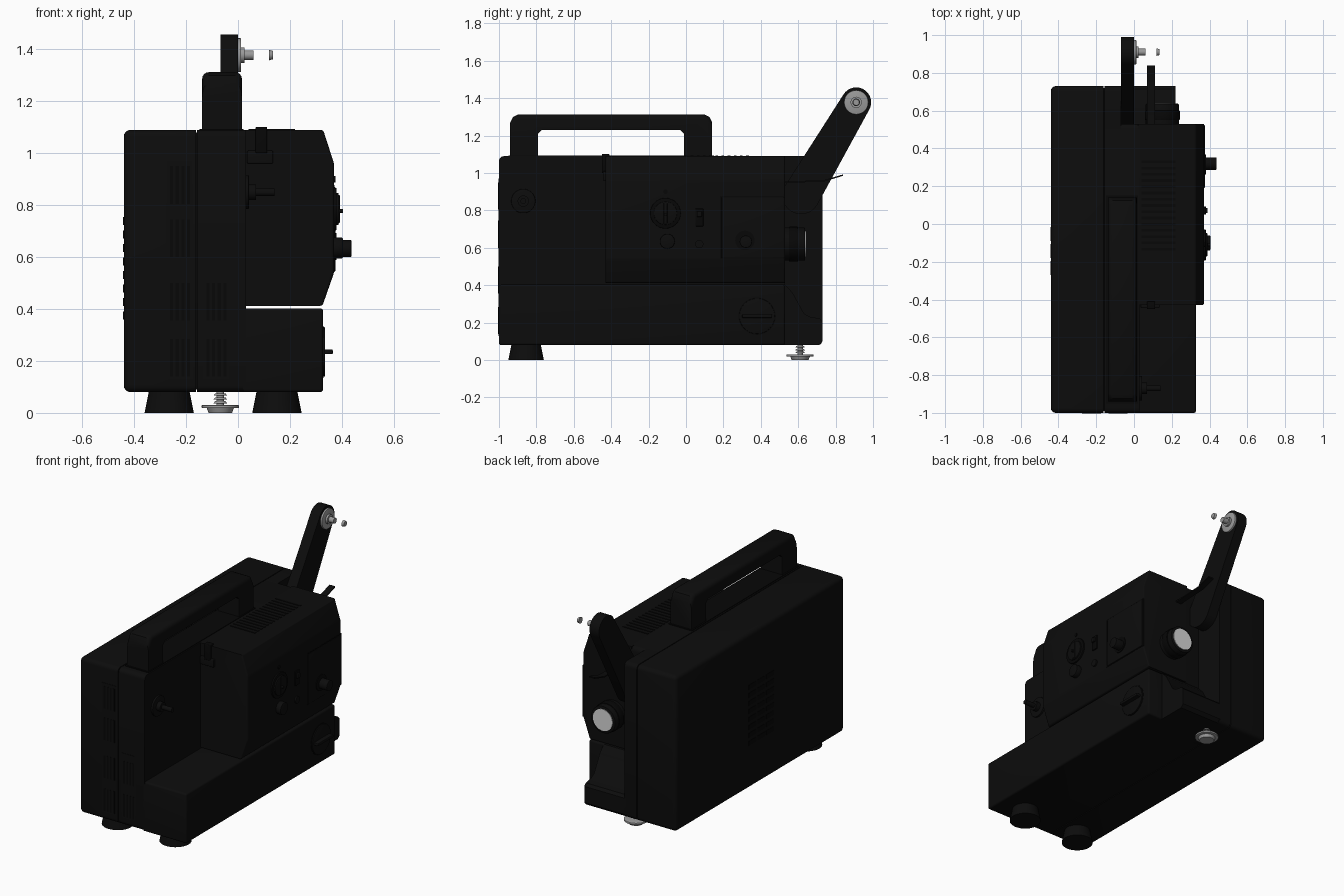
import bpy, bmesh, math
from mathutils import Vector, Matrix

cube = bpy.data.objects.get("Cube")
if cube:
    bpy.data.objects.remove(cube, do_unlink=True)


def material(name, value, rough=0.6):
    m = bpy.data.materials.new(name)
    m.use_nodes = True
    col = (value, value, value, 1)
    m.diffuse_color = col
    node = m.node_tree.nodes["Principled BSDF"]
    node.inputs["Base Color"].default_value = col
    node.inputs["Roughness"].default_value = rough
    return m


BLACK = material("black casing", 0.0038)
DARK = material("dark recess", 0.002)
METAL = material("grey metal", 0.32)
GLASS = material("pale glass", 0.68)


def finish(name, bm, mat):
    bmesh.ops.recalc_face_normals(bm, faces=bm.faces)
    me = bpy.data.meshes.new(name)
    bm.to_mesh(me)
    bm.free()
    me.materials.append(mat)
    ob = bpy.data.objects.new(name, me)
    bpy.context.collection.objects.link(ob)
    bpy.ops.object.select_all(action="DESELECT")
    ob.select_set(True)
    bpy.context.view_layer.objects.active = ob
    bpy.ops.object.shade_smooth_by_angle(angle=math.radians(35))
    return ob


def bevel(bm, width, rule=None, seg=4):
    edges = [e for e in bm.edges if rule is None or rule(*[v.co for v in e.verts])]
    bmesh.ops.bevel(bm, geom=edges, offset=width, segments=seg, profile=0.5, affect="EDGES")


def box(name, lo, hi, mat=BLACK, width=0, rule=None):
    lo, hi = Vector(lo), Vector(hi)
    bm = bmesh.new()
    bmesh.ops.create_cube(bm, size=1)
    bmesh.ops.scale(bm, vec=hi - lo, verts=bm.verts)
    bmesh.ops.translate(bm, vec=(lo + hi) / 2, verts=bm.verts)
    if width:
        bevel(bm, width, rule)
    return finish(name, bm, mat)


def disc(name, centre, axis, length, r1, r2=None, mat=BLACK, seg=32, width=0):
    """Cylinder or cone running from centre along axis."""
    bm = bmesh.new()
    bmesh.ops.create_cone(bm, cap_ends=True, segments=seg, radius1=r1,
                          radius2=r1 if r2 is None else r2, depth=length)
    if width:
        bevel(bm, width, lambda a, b: abs(a.z - b.z) < 1e-5, 2)
    turn = Vector((0, 0, 1)).rotation_difference(Vector(axis)).to_matrix().to_4x4()
    bm.transform(Matrix.Translation(Vector(centre) + Vector(axis) * length / 2) @ turn)
    return finish(name, bm, mat)


def prism(name, pts, start, end, place, mat=BLACK, width=0, rule=None):
    """Extrude a 2D profile; place(u, v, w) maps it to space."""
    bm = bmesh.new()
    face = bm.faces.new([bm.verts.new(place(u, v, start)) for u, v in pts])
    moved = bmesh.ops.extrude_face_region(bm, geom=[face])["geom"]
    shift = Vector(place(0, 0, end)) - Vector(place(0, 0, start))
    bmesh.ops.translate(bm, vec=shift, verts=[v for v in moved if isinstance(v, bmesh.types.BMVert)])
    bmesh.ops.recalc_face_normals(bm, faces=bm.faces)
    if width:
        bevel(bm, width, rule)
    return finish(name, bm, mat)


def along_x(u, v, w):
    return (w, u, v)


def along_y(u, v, w):
    return (u, w, v)


def runs_x(a, b):
    return abs(a.x - b.x) > 0.02


# Casing: lamp-side shell, seam core, middle spine
box("side_shell", (-0.44, -1, 0.08), (-0.162, 0.73, 1.09), BLACK, 0.026,
    lambda a, b: min(a.x, b.x) < -0.3)
box("seam_core", (-0.18, -0.99, 0.09), (-0.14, 0.72, 1.08), DARK)
box("middle_spine", (-0.157, -1, 0.08), (0.03, 0.53, 1.09), BLACK, 0.026, runs_x)
box("rear_spine", (-0.157, 0.4, 0.08), (-0.07, 0.73, 1.09), BLACK, 0.026, runs_x)

# Lower base with stepped rear ramp
box("base", (0.02, -1, 0.08), (0.328, 0.53, 0.403), BLACK, 0.012,
    lambda a, b: min(a.x, b.x) > 0.1 or runs_x(a, b))
ramp = [(0.5, 0.08), (0.71, 0.08), (0.73, 0.1), (0.73, 0.205), (0.715, 0.222),
        (0.66, 0.232), (0.63, 0.25), (0.57, 0.36), (0.53, 0.403), (0.5, 0.403)]
prism("rear_ramp", ramp, -0.08, 0.22, along_x)

# Upper mechanism housing with chamfered outer side
housing = [(0.02, 0.412), (0.325, 0.412), (0.37, 0.54), (0.37, 0.96), (0.328, 1.09), (0.02, 1.09)]
prism("housing", housing, -0.43, 0.53, along_y, BLACK, 0.01,
      lambda a, b: min(a.x, b.x) > 0.1)
box("gate_door", (0.36, 0.19, 0.545), (0.375, 0.525, 0.87), BLACK, 0.004)
box("gate_seam", (0.36, 0.183, 0.542), (0.3715, 0.53, 0.877), DARK)

# Carry handle
handle = [(-0.94, 1.08), (-0.94, 1.27), (-0.925, 1.3), (-0.9, 1.312), (0.1, 1.312),
          (0.125, 1.3), (0.14, 1.27), (0.14, 1.08), (-0.01, 1.08), (-0.01, 1.21),
          (-0.03, 1.23), (-0.77, 1.23), (-0.79, 1.21), (-0.79, 1.08)]
prism("handle", handle, -0.138, 0.015, along_x, BLACK, 0.025,
      lambda a, b: not runs_x(a, b) and min(a.z, b.z) > 1.25)
box("handle_seat", (-0.148, -0.95, 1.08), (0.022, 0.15, 1.094), DARK)

# Raised reel arm: two joined round ends
tip, pivot = Vector((0.91, 1.378)), Vector((0.615, 0.88))
angle = math.atan2(*(tip - pivot).yx)
arm = []
for centre, radius, start in ((tip, 0.08, -90), (pivot, 0.1, 90)):
    for i in range(17):
        t = angle + math.radians(start + i * 180 / 16)
        arm.append(centre + radius * Vector((math.cos(t), math.sin(t))))
prism("reel_arm", arm, -0.068, 0, along_x)
disc("reel_flange", (-0.002, tip.x, tip.y), (1, 0, 0), 0.014, 0.065, mat=METAL, width=0.003)
disc("reel_hub", (0.01, tip.x, tip.y), (1, 0, 0), 0.015, 0.03, mat=METAL)
disc("reel_spindle", (0.02, tip.x, tip.y), (1, 0, 0), 0.04, 0.018, mat=METAL)
disc("spindle_cap", (0.12, tip.x, tip.y), (1, 0, 0), 0.015, 0.02, 0.016, mat=METAL)

# Front reel spindle on the spine
disc("front_reel_plate", (0.028, -0.87, 0.85), (1, 0, 0), 0.014, 0.065, width=0.003)
disc("front_reel_hub", (0.03, -0.87, 0.85), (1, 0, 0), 0.04, 0.03)
disc("front_reel_spindle", (0.03, -0.87, 0.85), (1, 0, 0), 0.11, 0.015)

# Lens
disc("lens_barrel", (0.15, 0.5, 0.62), (0, 1, 0), 0.137, 0.088, width=0.006)
disc("lens_ring", (0.15, 0.55, 0.62), (0, 1, 0), 0.05, 0.093, mat=DARK, width=0.004)
disc("lens_glass", (0.15, 0.635, 0.62), (0, 1, 0), 0.006, 0.07, mat=GLASS)

# Film guides at both ends of the housing
guide = [(0.5, 0.945), (0.74, 0.955), (0.84, 0.985), (0.84, 0.993), (0.74, 0.963), (0.5, 0.953)]
prism("rear_film_guide", guide, 0.07, 0.11, along_x)
box("front_film_gate", (0.035, -0.445, 0.96), (0.135, -0.42, 1.01), BLACK, 0.005)
box("front_film_lever", (0.068, -0.45, 1.0), (0.112, -0.41, 1.102), DARK, 0.005)

# Controls on the working side
disc("speed_dial", (0.36, -0.11, 0.785), (1, 0, 0), 0.02, 0.082, mat=DARK, width=0.003)
disc("speed_dial_cap", (0.36, -0.11, 0.785), (1, 0, 0), 0.028, 0.062, width=0.003)
box("speed_dial_grip", (0.37, -0.12, 0.73), (0.392, -0.1, 0.84), BLACK, 0.004)
disc("speed_dial_pointer", (0.37, -0.11, 0.778), (1, 0, 0), 0.035, 0.008, seg=12)
for z in (0.9, 0.62):
    disc("marker_button", (0.365, -0.11, z), (1, 0, 0), 0.01, 0.012, seg=16, mat=DARK)
box("switch_plate", (0.36, 0.05, 0.715), (0.378, 0.093, 0.81), DARK, 0.004)
box("switch_rocker", (0.37, 0.058, 0.765), (0.39, 0.085, 0.795), BLACK, 0.004)
disc("small_button", (0.36, 0.071, 0.62), (1, 0, 0), 0.02, 0.022, seg=20)
disc("knob_collar", (0.36, 0.315, 0.64), (1, 0, 0), 0.02, 0.052, mat=DARK)
disc("focus_knob", (0.36, 0.32, 0.633), (1, 0, 0), 0.077, 0.033, width=0.004)
disc("framing_wheel", (0.36, -0.1, 0.635), (1, 0, 0), 0.044, 0.04, width=0.005)
disc("base_dial", (0.32, 0.38, 0.235), (1, 0, 0), 0.016, 0.095, width=0.003)
disc("base_dial_rim", (0.32, 0.38, 0.235), (1, 0, 0), 0.01, 0.1, mat=DARK)
box("base_dial_grip", (0.33, 0.3, 0.226), (0.365, 0.46, 0.244), BLACK, 0.004)

# Ventilation slots: front columns, flank grid and top slats
for x0, levels in ((-0.27, (0.14, 0.355, 0.6, 0.805)), (-0.13, (0.14, 0.355))):
    top = levels[-1] + (0.165 if x0 < -0.2 else 0.195)
    box("vent_frame", (x0 - 0.005, -1.002, 0.13), (x0 + 0.095, -0.99, top))
    for z in levels:
        for i in range(4):
            x = x0 + 0.008 + i * 0.022
            box("front_slot", (x, -1.004, z), (x + 0.012, -0.99, z + 0.145), DARK)
for col in range(3):
    for row in range(8):
        y, z = -0.27 + col * 0.09, 0.36 + row * 0.052
        box("flank_slot", (-0.442, y, z), (-0.43, y + 0.075, z + 0.03), DARK)
for i in range(15):
    y = -0.14 + i * 0.033
    box("top_slat", (0.04, y, 1.08), (0.22, y + 0.014, 1.093), DARK)

# Feet: two tapered at the front, one screw foot at the rear
for x in (-0.265, 0.15):
    disc("front_foot", (x, -0.855, 0), (0, 0, 1), 0.085, 0.095, 0.078)
disc("screw_foot_base", (-0.068, 0.61, 0), (0, 0, 1), 0.018, 0.045, 0.052, mat=METAL)
disc("screw_foot_rim", (-0.068, 0.61, 0.018), (0, 0, 1), 0.012, 0.072, mat=METAL, width=0.003)
disc("screw_core", (-0.068, 0.61, 0.025), (0, 0, 1), 0.06, 0.015, mat=METAL, seg=16)
for i in range(3):
    disc("screw_thread", (-0.068, 0.61, 0.037 + i * 0.015), (0, 0, 1), 0.008, 0.026, 0.02, mat=METAL, seg=20)
